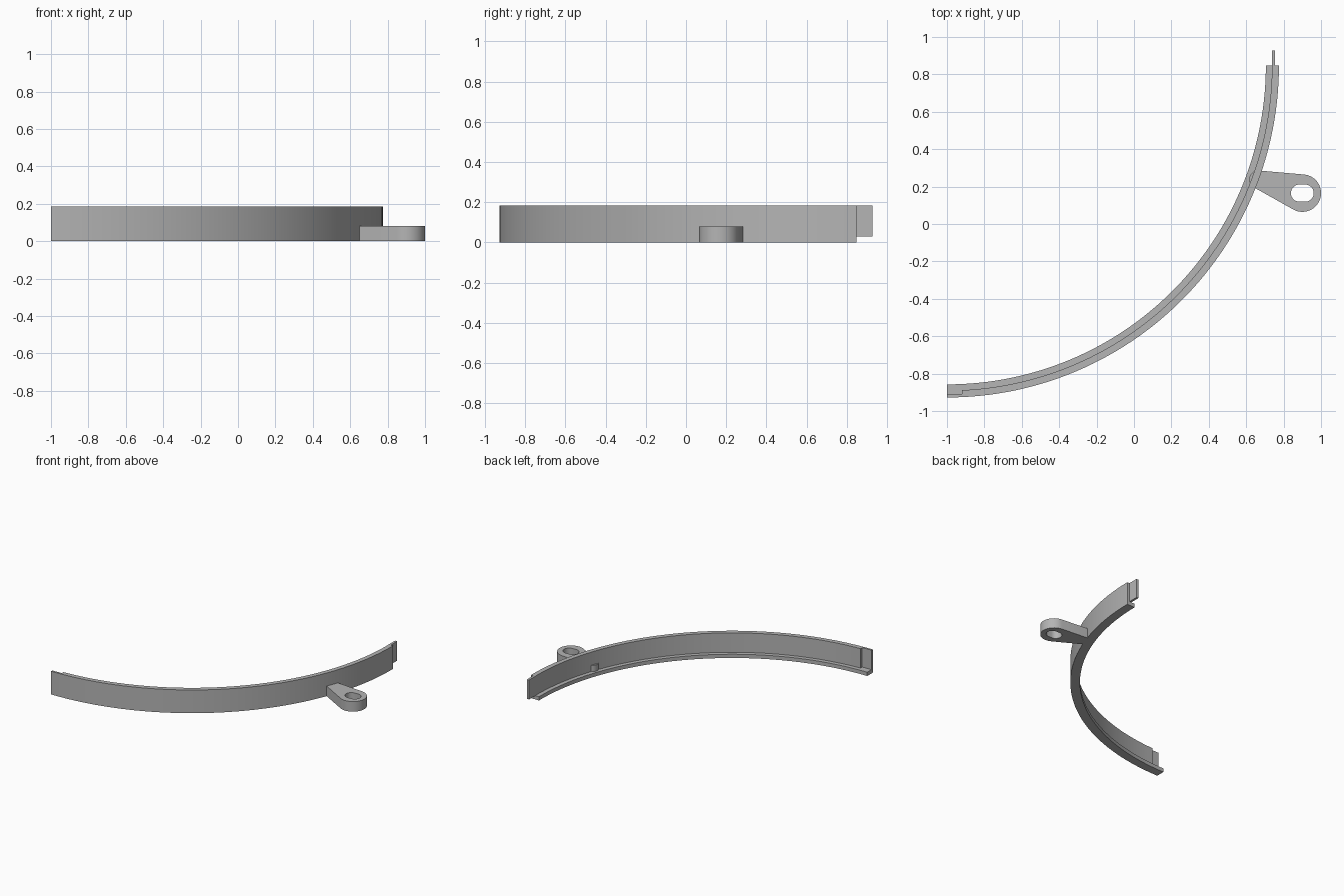
import bpy, bmesh, math
from mathutils import Vector

cube = bpy.data.objects.get("Cube")
if cube:
    bpy.data.objects.remove(cube, do_unlink=True)

grey = bpy.data.materials.new("plain grey")
grey.use_nodes = True
colour = (0.46, 0.46, 0.46, 1)
grey.diffuse_color = colour
grey.node_tree.nodes["Principled BSDF"].inputs["Base Color"].default_value = colour

# Shared dimensions of the quarter ring
CX, CY = -1.0, 0.8475
R_LEDGE, R_WALL, R_OUT = 1.705, 1.738, 1.775
R_SOCKET = 1.759
HEIGHT, LEDGE = 0.185, 0.03
JOINT = 0.08


def finish(name, bm):
    bmesh.ops.recalc_face_normals(bm, faces=bm.faces)
    mesh = bpy.data.meshes.new(name)
    bm.to_mesh(mesh)
    bm.free()
    mesh.materials.append(grey)
    obj = bpy.data.objects.new(name, mesh)
    bpy.context.collection.objects.link(obj)
    bpy.ops.object.select_all(action='DESELECT')
    obj.select_set(True)
    bpy.context.view_layer.objects.active = obj
    bpy.ops.object.shade_smooth_by_angle(angle=math.radians(30))
    return obj


def arc(cx, cy, r, start, end, steps):
    return [(cx + r * math.cos(start + (end - start) * i / steps),
             cy + r * math.sin(start + (end - start) * i / steps))
            for i in range(steps + 1)]


def plate(name, loops, height):
    """Extrude a flat outline, with optional hole loops, upward from z = 0."""
    bm = bmesh.new()
    edges = []
    for loop in loops:
        verts = [bm.verts.new((x, y, 0)) for x, y in loop]
        edges += [bm.edges.new((v, verts[i - 1])) for i, v in enumerate(verts)]
    bmesh.ops.triangle_fill(bm, edges=edges, use_beauty=True)
    geom = bmesh.ops.extrude_face_region(bm, geom=bm.faces[:], use_keep_orig=True)["geom"]
    top = [g for g in geom if isinstance(g, bmesh.types.BMVert)]
    bmesh.ops.translate(bm, verts=top, vec=(0, 0, height))
    return finish(name, bm)


# Curved rail: L-shaped section swept a quarter turn, wall thinned at the socket end
def section(wall):
    return [(R_LEDGE, 0), (R_OUT, 0), (R_OUT, HEIGHT),
            (wall, HEIGHT), (wall, LEDGE), (R_LEDGE, LEDGE)]


socket_angle = JOINT / R_WALL
stations = [(socket_angle * i / 2, R_SOCKET) for i in range(3)]
steps = 56
stations += [(socket_angle + (math.pi / 2 - socket_angle) * i / steps, R_WALL)
             for i in range(steps + 1)]
bm = bmesh.new()
rings = [[bm.verts.new((CX + r * math.sin(a), CY - r * math.cos(a), z))
          for r, z in section(wall)] for a, wall in stations]
for a, b in zip(rings, rings[1:]):
    for i in range(len(a)):
        bm.faces.new((a[i - 1], a[i], b[i], b[i - 1]))
bm.faces.new(rings[0])
bm.faces.new(rings[-1])
bmesh.ops.remove_doubles(bm, verts=bm.verts[:], dist=0.0001)
finish("curved_rail", bm)

# Tongue that plugs into the socket of the next rail
bm = bmesh.new()
bmesh.ops.create_cube(bm, size=1)
r0, r1 = R_WALL - 0.001, R_SOCKET - 0.004
bmesh.ops.scale(bm, verts=bm.verts, vec=(r1 - r0, JOINT + 0.01, HEIGHT - LEDGE))
bmesh.ops.translate(bm, verts=bm.verts, vec=(
    CX + (r0 + r1) / 2, CY + (JOINT - 0.01) / 2, (HEIGHT + LEDGE) / 2))
finish("end_tongue", bm)

# Mounting lug: tapered round-ended plate with a slotted hole
root, tip = Vector((0.664, 0.238)), Vector((0.9, 0.165))
r_root, r_tip = 0.048, 0.1
axis = tip - root
heading = math.atan2(axis.y, axis.x)
spread = math.pi / 2 + math.asin((r_tip - r_root) / axis.length)
outline = arc(tip.x, tip.y, r_tip, heading - spread, heading + spread, 36)
outline += arc(root.x, root.y, r_root, heading + spread,
               heading + 2 * math.pi - spread, 20)
half = math.pi / 2
slot = arc(tip.x + 0.015, tip.y, 0.046, -half, half, 16)
slot += arc(tip.x - 0.015, tip.y, 0.046, half, 3 * half, 16)
plate("mounting_lug", [outline, slot], 0.08)
